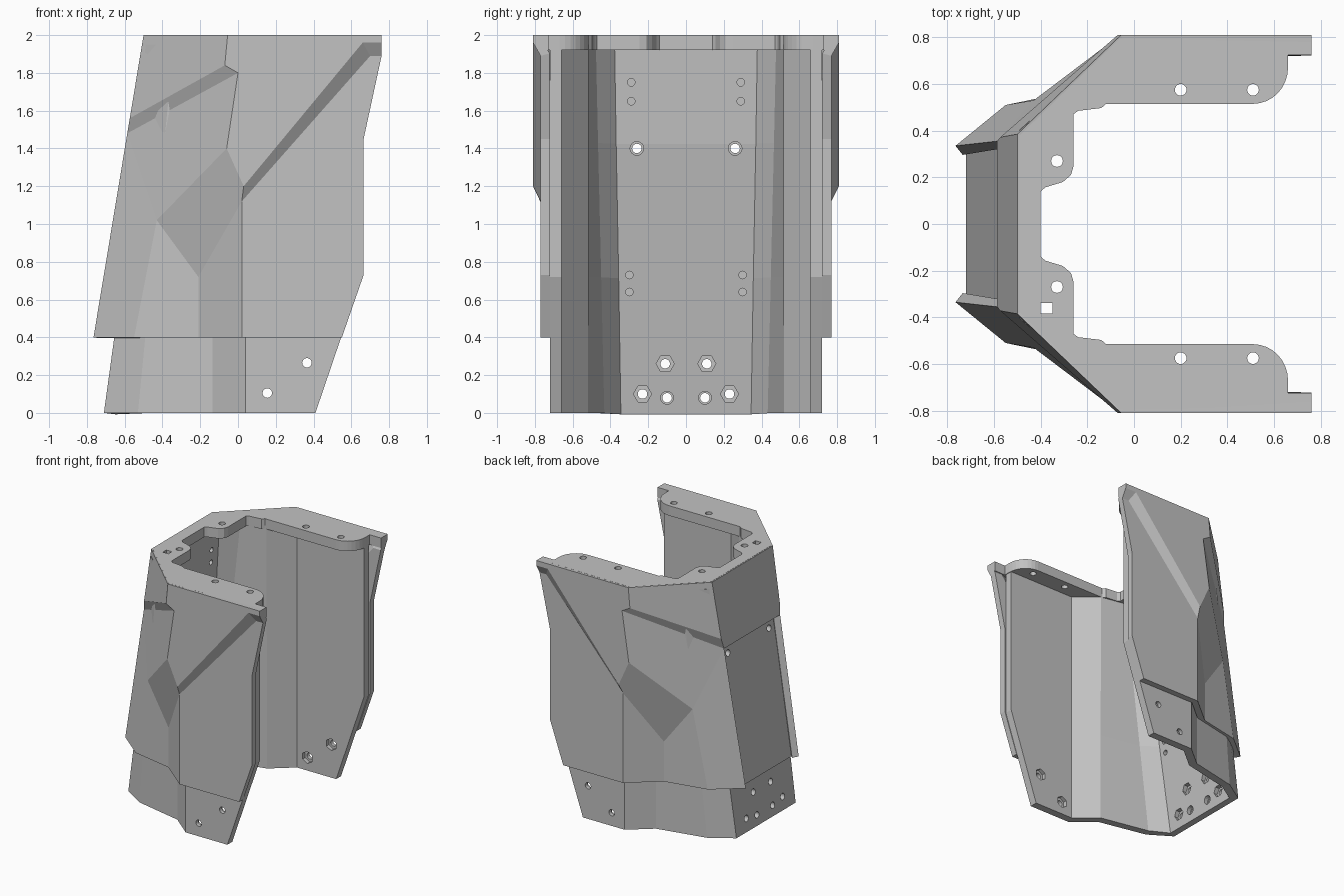
import bpy, bmesh, math
from mathutils import Matrix, Vector

cube = bpy.data.objects.get("Cube")
if cube:
    bpy.data.objects.remove(cube, do_unlink=True)

grey = bpy.data.materials.new("mid_grey")
grey.use_nodes = True
grey.diffuse_color = (0.54, 0.54, 0.54, 1)
grey.node_tree.nodes["Principled BSDF"].inputs["Base Color"].default_value = (0.54, 0.54, 0.54, 1)


def finish(name, bm):
    mesh = bpy.data.meshes.new(name)
    bm.to_mesh(mesh)
    bm.free()
    ob = bpy.data.objects.new(name, mesh)
    bpy.context.collection.objects.link(ob)
    mesh.materials.append(grey)
    return ob


def solidify(ob, thickness, even):
    mod = ob.modifiers.new("thickness", "SOLIDIFY")
    mod.thickness = thickness
    mod.offset = -1
    mod.use_even_offset = even


def orient(bm):
    # make the skin face outward before it is thickened
    bmesh.ops.recalc_face_normals(bm, faces=bm.faces)
    bm.normal_update()
    side = max(bm.faces, key=lambda f: f.calc_center_median().y)
    if side.normal.y < 0:
        bmesh.ops.reverse_faces(bm, faces=bm.faces)


def prism(name, points, offset):
    bm = bmesh.new()
    face = bm.faces.new([bm.verts.new(p) for p in points])
    out = bmesh.ops.extrude_face_region(bm, geom=[face])
    bmesh.ops.translate(bm, vec=offset, verts=[v for v in out["geom"] if isinstance(v, bmesh.types.BMVert)])
    bmesh.ops.recalc_face_normals(bm, faces=bm.faces)
    return finish(name, bm)


def cylinder(bm, centre, axis, radius, depth, sides=20):
    rot = Vector((0, 0, 1)).rotation_difference(Vector(axis)).to_matrix().to_4x4()
    bmesh.ops.create_cone(bm, cap_ends=True, segments=sides, radius1=radius, radius2=radius,
                          depth=depth, matrix=Matrix.Translation(centre) @ rot)


def back_x(z):
    return -0.5 - 0.1656 * (2 - z)


def liner_x(z):
    # sloping below the crease, almost upright above it
    return -0.71 + 0.1375 * min(z, 1.43) + 0.045 * max(z - 1.43, 0)


# Faceted outer armour, one half named by corner and mirrored in y
P = {
    "top_back": (-0.5, 0.385, 2), "top_mid": (-0.055, 0.81, 2), "top_end": (0.76, 0.81, 2),
    "step_back": (back_x(1.56), 0.372, 1.56), "step_mid": (-0.07, 0.81, 1.84),
    "under_back": (back_x(1.48), 0.355, 1.48), "under_mid": (0, 0.81, 1.8),
    "low_back": (back_x(0.4), 0.335, 0.4), "low_a": (-0.55, 0.51, 0.4),
    "low_b": (-0.21, 0.58, 0.4), "low_c": (0.02, 0.77, 0.4), "low_end": (0.55, 0.77, 0.4),
    "gem_left": (-0.43, 0.53, 1.02), "gem_low": (-0.21, 0.58, 0.72),
    "gem_top": (-0.06, 0.81, 1.4), "gem_right": (0.03, 0.81, 1.2), "gem_under": (0.02, 0.77, 1.12),
    "lip_end": (0.76, 0.81, 1.96), "lip": (0.66, 0.81, 1.96),
    "fold_end": (0.76, 0.77, 1.89), "fold": (0.7, 0.77, 1.89),
    "edge_high": (0.665, 0.77, 1.45), "edge_low": (0.665, 0.77, 0.73),
}
FACES = [
    "top_mid top_end lip_end lip gem_right gem_top under_mid step_mid",
    "lip lip_end fold_end fold", "gem_right lip fold gem_under",
    "gem_under fold fold_end edge_high edge_low low_end low_c",
    "top_back top_mid step_mid step_back", "step_back step_mid under_mid under_back",
    "under_back under_mid gem_top gem_left", "under_back gem_left low_a low_back",
    "low_a gem_left gem_low low_b", "low_b gem_low gem_under low_c",
    "gem_left gem_top gem_right gem_under gem_low",
]
bm = bmesh.new()
halves = [{k: bm.verts.new((x, s * y, z)) for k, (x, y, z) in P.items()} for s in (1, -1)]
for half in halves:
    for names in FACES:
        bm.faces.new([half[n] for n in names.split()])
for a, b in (("top_back", "step_back"), ("step_back", "under_back")):
    bm.faces.new([halves[0][a], halves[0][b], halves[1][b], halves[1][a]])
orient(bm)
solidify(finish("outer_armour", bm), 0.05, False)

# Inner liner: open U-shaped wall lofted through a few heights
low = [(-0.53, 0.49), (-0.135, 0.575), (0.04, 0.72)]
high = [(-0.34, 0.535), (-0.135, 0.575), (0.04, 0.72)]
bm = bmesh.new()
rings = []
for z, end in ((0, 0.41), (0.72, 0.655), (1.43, 0.655), (1.95, 0.655)):
    t = z / 1.95
    half = [(liner_x(z), 0.375 + 0.03 * t)]
    half += [(a + (c - a) * t, b + (d - b) * t) for (a, b), (c, d) in zip(low, high)] + [(end, 0.72)]
    ring = [(x, -y) for x, y in reversed(half)] + half
    rings.append([bm.verts.new((x, y, z)) for x, y in ring])
for r, s in zip(rings, rings[1:]):
    for i in range(len(r) - 1):
        bm.faces.new((r[i], r[i + 1], s[i + 1], s[i]))
orient(bm)
liner = finish("inner_liner", bm)
solidify(liner, 0.062, True)

# Recessed panel in the sloping back
section = [(back_x(z) + d, -0.325, z) for z, d in ((0.4, 0.045), (1.52, 0.045), (1.52, 0.11), (0.4, 0.12))]
panel = prism("back_panel", section, (0, 0.65, 0))

# Top mounting flange with rounded ends
half = [(-0.49, 0.38), (-0.06, 0.795), (0.76, 0.78), (0.76, 0.725), (0.66, 0.725)]
half += [(0.51 + 0.15 * math.cos(a), 0.67 - 0.155 * math.sin(a))
         for a in [i * math.pi / 16 for i in range(9)]]
half += [(-0.12, 0.515), (-0.14, 0.497), (-0.24, 0.485), (-0.26, 0.47), (-0.26, 0.245),
         (-0.27, 0.21), (-0.305, 0.18), (-0.38, 0.157), (-0.4, 0.14)]
outline = half + [(x, -y) for x, y in reversed(half)]
flange = prism("top_flange", [(x, y, 1.92) for x, y in outline], (0, 0, 0.08))

# Bolt holes with sunken nut pockets, and shallow blind holes
X, Y, Z = (1, 0, 0), (0, 1, 0), (0, 0, 1)
WALL = 0.062
back_holes = [(0.11, 0.26, 0.048, 6), (0.23, 0.1, 0.048, 6), (0.1, 0.08, 0.034, 16), (0.26, 1.4, 0.036, 16)]
cutter = bmesh.new()
for s in (1, -1):
    for y, z, radius, sides in back_holes:
        cylinder(cutter, (liner_x(z) + WALL, s * y, z), X, radius, 0.06, sides)
        cylinder(cutter, (liner_x(z), s * y, z), X, 0.025, 0.5)
    for x, z in ((0.365, 0.265), (0.155, 0.105)):
        cylinder(cutter, (x, s * (0.72 - WALL), z), Y, 0.048, 0.06, 6)
        cylinder(cutter, (x, s * 0.7, z), Y, 0.025, 0.3)
    for y, z in ((0.3, 0.73), (0.3, 0.64), (0.29, 1.75), (0.29, 1.65)):
        cylinder(cutter, (liner_x(z) + WALL, s * y, z), X, 0.02, 0.06, 16)
    for x, y in ((0.2, 0.575), (0.51, 0.575), (-0.33, 0.27)):
        cylinder(cutter, (x, s * y, 1.98), Z, 0.025, 0.2)
# square key hole, on one side only
bmesh.ops.create_cube(cutter, size=1, matrix=Matrix.Translation((-0.375, -0.36, 1.98))
                      @ Matrix.Diagonal((0.05, 0.045, 0.2, 1)))
cutter = finish("hole_cutter", cutter)
cutter.hide_render = True
cutter.hide_viewport = True

for ob in (liner, panel, flange):
    mod = ob.modifiers.new("holes", "BOOLEAN")
    mod.object = cutter
    mod.operation = "DIFFERENCE"
    mod.solver = "EXACT"
    mod.use_self = True
